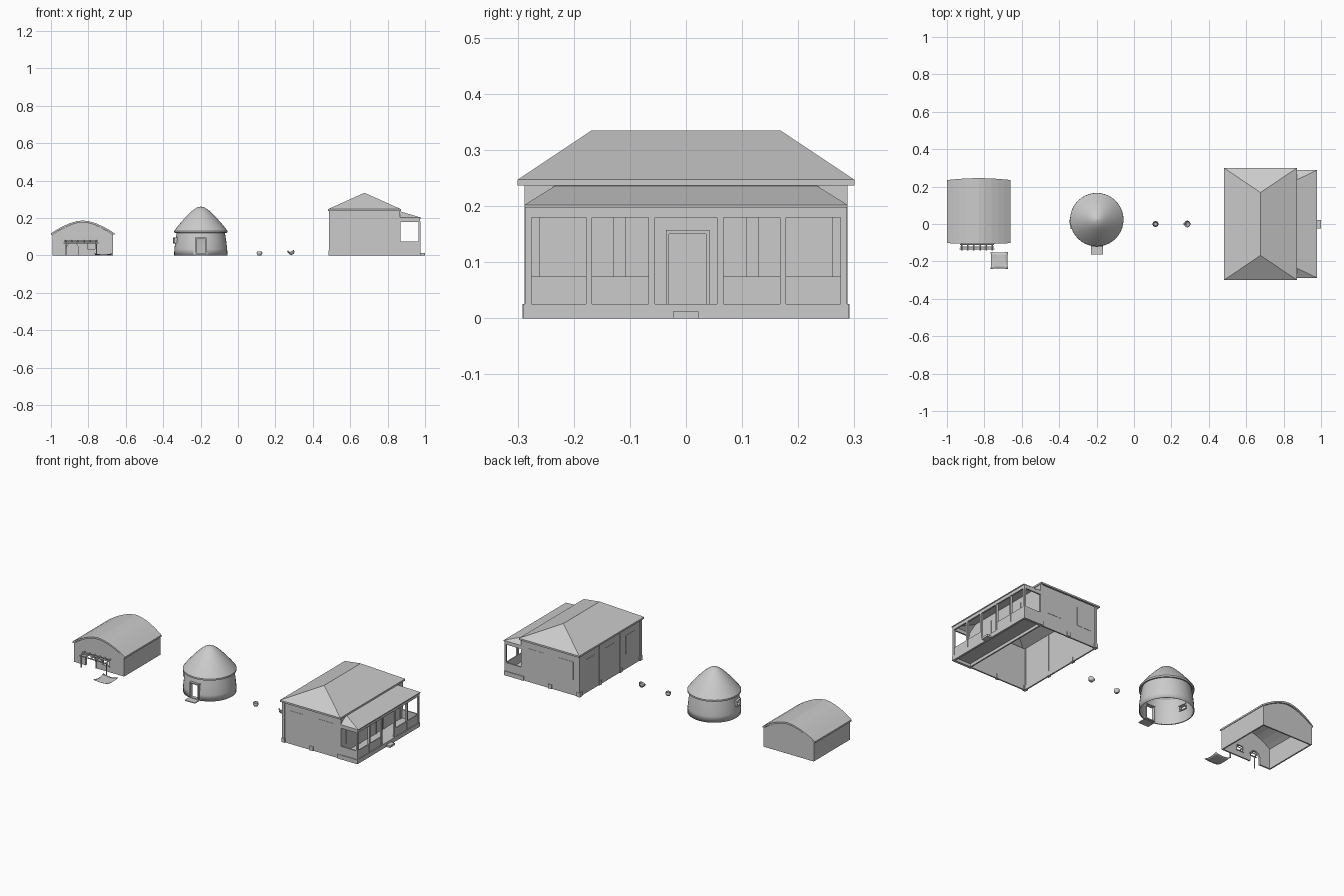
import bpy, bmesh, math
from mathutils import Vector, Matrix

if "Cube" in bpy.data.objects:
    bpy.data.objects.remove(bpy.data.objects["Cube"])


def mesh_object(name, verts, faces, smooth=False):
    me = bpy.data.meshes.new(name)
    me.from_pydata(verts, [], faces)
    bm = bmesh.new()
    bm.from_mesh(me)
    bmesh.ops.recalc_face_normals(bm, faces=bm.faces)
    bm.to_mesh(me)
    bm.free()
    ob = bpy.data.objects.new(name, me)
    bpy.context.collection.objects.link(ob)
    if smooth:
        bpy.context.view_layer.objects.active = ob
        ob.select_set(True)
        bpy.ops.object.shade_smooth_by_angle(angle=math.radians(35))
        ob.select_set(False)
    return ob


def box(name, x0, x1, y0, y1, z0, z1):
    v = [(x, y, z) for z in (z0, z1) for x, y in ((x0, y0), (x1, y0), (x1, y1), (x0, y1))]
    f = [(0, 3, 2, 1), (4, 5, 6, 7)] + [(i, (i + 1) % 4, (i + 1) % 4 + 4, i + 4) for i in range(4)]
    return mesh_object(name, v, f)


def prism(name, profile, y0, y1):
    """Extrude an (x, z) outline along y."""
    n = len(profile)
    v = [(x, y, z) for y in (y0, y1) for x, z in profile]
    f = [tuple(range(n)), tuple(range(n, 2 * n))]
    f += [(i, (i + 1) % n, (i + 1) % n + n, i + n) for i in range(n)]
    return mesh_object(name, v, f)


def lathe(name, profile, center, n=32):
    v = [(center[0] + r * math.cos(2 * math.pi * k / n), center[1] + r * math.sin(2 * math.pi * k / n), z)
         for r, z in profile for k in range(n)]
    f = [(j * n + k, j * n + (k + 1) % n, (j + 1) * n + (k + 1) % n, (j + 1) * n + k)
         for j in range(len(profile) - 1) for k in range(n)]
    return mesh_object(name, v, f, True)


def rod(name, a, b, r):
    a, b = Vector(a), Vector(b)
    bpy.ops.mesh.primitive_cylinder_add(vertices=8, radius=r, depth=(b - a).length, location=(a + b) / 2)
    ob = bpy.context.object
    ob.name = name
    ob.rotation_euler = (b - a).to_track_quat('Z', 'Y').to_euler()
    ob.select_set(False)
    return ob


def cut(ob, cutter):
    m = ob.modifiers.new("opening", 'BOOLEAN')
    m.object, m.operation, m.solver = cutter, 'DIFFERENCE', 'EXACT'
    cutter.hide_render = True
    cutter.hide_viewport = True


# Vaulted hut: walls
X = -0.83


def arch_z(u, base=0.113, top=0.178):
    return base + (top - base) * (1 - abs(u) ** 1.7)


us = [-1 + i / 5 for i in range(11)]
gable = [(X - 0.158, 0), (X + 0.158, 0)] + [(X + 0.158 * u, arch_z(u, 0.113, 0.177)) for u in reversed(us)]
front_gable = prism("vault_front_wall", gable, -0.098, -0.090)
prism("vault_back_wall", gable, 0.228, 0.236)
for s in (-1, 1):
    box("vault_side_wall", X + s * 0.158 - 0.004, X + s * 0.158 + 0.004, -0.098, 0.236, 0, 0.115)

# Vaulted hut: roof shell, bowed at the ends
rv, n = [], len(us)
for dz in (0, 0.01):
    for end in (0, 1):
        for u in us:
            bow = 0.010 * (1 - u * u)
            rv.append((X + 0.17 * u, (0.235 + bow) if end else (-0.102 - 0.5 * bow), arch_z(u, 0.108, 0.177) + dz))
rf = []
for i in range(n - 1):
    for a, b in ((0, n), (2 * n, 3 * n), (0, 2 * n), (n, 3 * n)):
        rf.append((a + i, a + i + 1, b + i + 1, b + i))
for i in (0, n - 1):
    rf.append((i, n + i, 3 * n + i, 2 * n + i))
mesh_object("vault_roof", rv, rf)

# Vaulted hut: arched door and window openings with frames
DX, DR = -0.885, 0.032
arc = [(math.cos(math.pi * k / 10), math.sin(math.pi * k / 10)) for k in range(11)]
door_cut = prism("door_cutter", [(DX - DR, -0.01), (DX + DR, -0.01)] + [(DX + DR * c, 0.036 + DR * s) for c, s in arc],
                 -0.12, -0.07)
cut(front_gable, door_cut)
cut(front_gable, box("window_cutter", -0.805, -0.765, -0.12, -0.07, 0.035, 0.065))
ro = DR + 0.005
prism("arched_door_frame", [(DX + DR, 0), (DX + ro, 0)] + [(DX + ro * c, 0.036 + ro * s) for c, s in arc]
      + [(DX - ro, 0), (DX - DR, 0)] + [(DX + DR * c, 0.036 + DR * s) for c, s in reversed(arc)], -0.101, -0.088)
box("window_sill", -0.81, -0.76, -0.103, -0.088, 0.030, 0.035)

# Pole awning in front
for x in (-0.92, -0.757):
    rod("awning_post", (x, -0.134, 0), (x, -0.134, 0.066), 0.0032)
rod("awning_beam", (-0.932, -0.134, 0.066), (-0.745, -0.134, 0.066), 0.0032)
for i in range(6):
    x = -0.922 + i * 0.033
    rod("awning_rafter", (x, -0.141, 0.069), (x, -0.096, 0.078), 0.004)
for y, z in ((-0.123, 0.076), (-0.110, 0.079)):
    rod("awning_slat", (-0.93, y, z), (-0.748, y, z), 0.002)

# Mat on the ground, edges pinched and corners lifted
N = 6
mv = []
for j in range(N + 1):
    for i in range(N + 1):
        u, w = 2 * i / N - 1, 2 * j / N - 1
        mv.append((-0.72 + 0.047 * u * (0.92 + 0.08 * w * w), -0.195 + 0.046 * w * (0.92 + 0.08 * u * u),
                   0.003 + 0.007 * u * u * w * w))
mf = [(j * (N + 1) + i, j * (N + 1) + i + 1, (j + 1) * (N + 1) + i + 1, (j + 1) * (N + 1) + i)
      for j in range(N) for i in range(N)]
mat = mesh_object("ground_mat", mv, mf, True)
mat.modifiers.new("thickness", 'SOLIDIFY').thickness = 0.002

# Round hut: wall, roof, door, window, step
HX, HY = -0.199, 0.023
wall = lathe("round_wall", [(0.143, 0), (0.141, 0.035), (0.136, 0.08), (0.125, 0.14), (0.119, 0.14), (0.130, 0.08),
                            (0.135, 0.035), (0.137, 0), (0.143, 0)], (HX, HY), 40)
bm = bmesh.new()
bm.from_mesh(wall.data)
bmesh.ops.remove_doubles(bm, verts=bm.verts, dist=1e-5)
bm.to_mesh(wall.data)
bm.free()
lathe("thatched_roof", [(0.120, 0.135), (0.136, 0.121), (0.1425, 0.122), (0.1425, 0.131), (0.122, 0.158),
                        (0.09, 0.195), (0.055, 0.231), (0.034, 0.248), (0.016, 0.258), (0.0002, 0.261)], (HX, HY), 40)
lathe("thatch_underside", [(0.120, 0.135), (0.06, 0.21), (0.0002, 0.25)], (HX, HY), 40)


def framed_opening(name, angle, w, z0, z1):
    """Cut a radial opening and frame it; angle is measured from the front."""
    R = Matrix.Translation((HX, HY, 0)) @ Matrix.Rotation(angle, 4, 'Z')
    c = box(name + "_cutter", -w, w, -0.18, -0.09, z0, z1)
    parts = [box(name + "_jamb", s * w - 0.003, s * w + 0.003, -0.146, -0.126, z0, z1) for s in (-1, 1)]
    parts.append(box(name + "_lintel", -w - 0.003, w + 0.003, -0.146, -0.122, z1 - 0.003, z1 + 0.003))
    parts.append(box(name + "_sill", -w - 0.003, w + 0.003, -0.146, -0.126, z0 - 0.003, z0 + 0.003))
    for o in parts + [c]:
        o.data.transform(R)
    cut(wall, c)


framed_opening("hut_door", 0, 0.027, 0.006, 0.092)
framed_opening("hut_window", math.radians(-80), 0.022, 0.066, 0.094)
box("hut_step", -0.231, -0.166, -0.162, -0.112, 0, 0.005)

# Small bowl and tilted open vessel
bowl = [(0.0002, 0), (0.009, 0), (0.014, 0.007), (0.0155, 0.014), (0.013, 0.022), (0.011, 0.022), (0.012, 0.013),
        (0.008, 0.004), (0.0002, 0.003)]
lathe("small_bowl", bowl, (0.115, 0), 20)
dish = lathe("tilted_dish", [(0.0002, 0), (0.008, 0.001), (0.014, 0.008), (0.018, 0.019), (0.016, 0.019),
                             (0.012, 0.009), (0.0002, 0.004)], (0, 0), 20)
dish.rotation_euler = (0, math.radians(-28), 0)
dish.location = (0.293, 0, 0.005)
rod("dish_handle", (0.281, 0, 0.006), (0.264, 0, 0.025), 0.004)

# House: hollow walls
x0, x1, yw, t, top = 0.49, 0.865, 0.285, 0.008, 0.242
for s in (-1, 1):
    box("house_end_wall", x0, x1, *sorted((s * yw, s * (yw - t))), 0, top)
box("house_back_wall", x0, x0 + t, -yw, yw, 0, top)
house_front = box("house_porch_wall", x1 - t, x1, -yw, yw, 0, top)

# Pilasters with footings, and flush window panels
for s in (-1, 1):
    for x in (x0 + 0.006, 0.678, x1 - 0.006):
        box("end_pilaster", x - 0.008, x + 0.008, *sorted((s * 0.275, s * 0.288)), 0, top)
        box("end_footing", x - 0.010, x + 0.010, *sorted((s * 0.275, s * 0.291)), 0, 0.025)
    for x in (0.575, 0.77):
        box("end_window", x - 0.045, x + 0.045, *sorted((s * 0.28, s * 0.2865)), 0.088, 0.195)
for y in (-0.278, -0.095, 0.095, 0.278):
    box("back_pilaster", x0 - 0.003, x0 + 0.01, y - 0.009, y + 0.009, 0, top)
    box("back_footing", x0 - 0.006, x0 + 0.01, y - 0.011, y + 0.011, 0, 0.025)
for y in (-0.186, 0, 0.186):
    box("back_window", x0 - 0.0015, x0 + 0.005, y - 0.045, y + 0.045, 0.088, 0.195)
for s in (-1, 1):
    for y in (0.118, 0.271):
        box("porch_pilaster", x1 - 0.003, x1 + 0.003, s * y - 0.011, s * y + 0.011, 0.02, 0.2)
    box("porch_window", x1 - 0.003, x1 + 0.0015, s * 0.19 - 0.045, s * 0.19 + 0.045, 0.07, 0.17)

# House door with frame
box("house_door", x1 - 0.003, x1 + 0.002, -0.030, 0.036, 0.025, 0.150)
for y in (-0.033, 0.039):
    box("door_jamb", x1 - 0.003, x1 + 0.005, y - 0.003, y + 0.003, 0.025, 0.150)
box("door_lintel", x1 - 0.003, x1 + 0.005, -0.036, 0.042, 0.150, 0.157)

# Hipped main roof, open underneath, with an eave band
rx0, rx1, rm, ry, rr = 0.481, 0.872, 0.676, 0.30, 0.168
corners = [(rx0, -ry), (rx1, -ry), (rx1, ry), (rx0, ry)]
rv = [(x, y, 0.237) for x, y in corners] + [(x, y, 0.247) for x, y in corners]
rv += [(rm, -rr, 0.335), (rm, rr, 0.335), (rm, -rr, 0.325), (rm, rr, 0.325)]
rf = [(i, (i + 1) % 4, (i + 1) % 4 + 4, i + 4) for i in range(4)]
rf += [(4, 5, 8), (5, 6, 9, 8), (6, 7, 9), (7, 4, 8, 9), (0, 10, 1), (1, 10, 11, 2), (2, 11, 3), (3, 11, 10, 0)]
mesh_object("hipped_roof", rv, rf)

# Porch roof
pv = [(x, s * y, z) for dz in (0, -0.005) for x, y, z in ((0.862, 0.288, 0.202 + dz), (0.979, 0.288, 0.202 + dz),
                                                      (0.862, 0.232, 0.237 + dz)) for s in (-1, 1)]
mesh_object("porch_roof", pv, [(0, 2, 4), (1, 5, 3), (2, 3, 5, 4), (6, 10, 8), (7, 9, 11), (8, 10, 11, 9),
                               (0, 6, 8, 2), (2, 8, 9, 3), (3, 9, 7, 1), (0, 4, 10, 6), (1, 7, 11, 5), (4, 5, 11, 10)])

# Porch floor, posts, beams and solid parapets
box("porch_floor", x1, 0.974, -0.286, 0.286, 0.017, 0.025)
box("porch_plinth", 0.964, 0.976, -0.290, 0.290, 0, 0.025)
box("porch_front_beam", 0.965, 0.974, -0.286, 0.286, 0.180, 0.200)
for s in (-1, 1):
    ya, yb = sorted((s * 0.286, s * 0.278))
    box("porch_side_plinth", x1, 0.976, *sorted((s * 0.290, s * 0.276)), 0, 0.025)
    box("porch_side_beam", x1, 0.974, ya, yb, 0.180, 0.200)
    box("porch_side_parapet", x1, 0.974, ya, yb, 0.025, 0.074)
    box("porch_front_parapet", 0.966, 0.972, *sorted((s * 0.061, s * 0.284)), 0.025, 0.074)
    for y in (0.061, 0.173, 0.281):
        box("porch_post", 0.964, 0.975, s * y - 0.0055, s * y + 0.0055, 0.025, 0.182)
box("porch_step", 0.974, 1.0, -0.023, 0.022, 0, 0.012)
